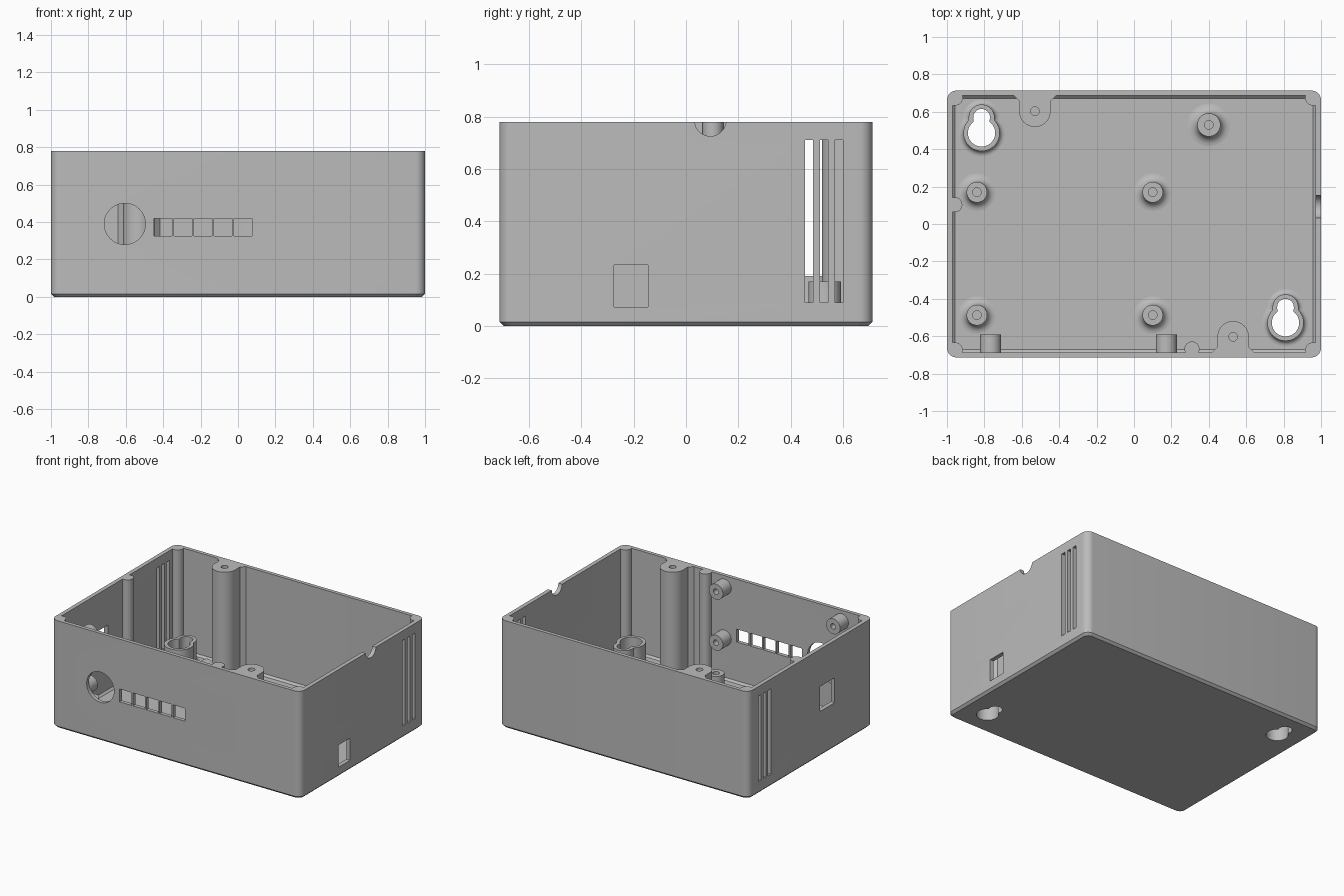
import bpy, bmesh, math
from mathutils import Vector

if "Cube" in bpy.data.objects:
    bpy.data.objects.remove(bpy.data.objects["Cube"])

X, Y, H = 1.0, 0.713, 0.78        # outer half sizes and height
IX, IY, FLOOR = 0.97, 0.686, 0.03  # inner half sizes and floor top

grey = bpy.data.materials.new("plain grey")
grey.diffuse_color = (0.5, 0.5, 0.5, 1)
grey.use_nodes = True
grey.node_tree.nodes["Principled BSDF"].inputs["Base Color"].default_value = grey.diffuse_color


def loft(name, loops, closed=False):
    """Skin a list of equal-length point loops; cap the ends unless closed."""
    bm = bmesh.new()
    rows = [[bm.verts.new(p) for p in loop] for loop in loops]
    n = len(rows[0])
    pairs = list(zip(rows, rows[1:])) + ([(rows[-1], rows[0])] if closed else [])
    for a, b in pairs:
        for i in range(n):
            j = (i + 1) % n
            bm.faces.new((a[i], a[j], b[j], b[i]))
    if not closed:
        bm.faces.new(rows[0])
        bm.faces.new(rows[-1])
    bmesh.ops.recalc_face_normals(bm, faces=bm.faces)
    mesh = bpy.data.meshes.new(name)
    bm.to_mesh(mesh)
    bm.free()
    mesh.materials.append(grey)
    ob = bpy.data.objects.new(name, mesh)
    bpy.context.collection.objects.link(ob)
    return ob


def circle(c, r, axis="z", n=40):
    out = []
    for i in range(n):
        a = 2 * math.pi * i / n
        u, v = r * math.cos(a), r * math.sin(a)
        out.append(Vector(c) + Vector({"x": (0, u, v), "y": (u, 0, v), "z": (u, v, 0)}[axis]))
    return out


def rounded_rect(hx, hy, r, z, n=8):
    out = []
    for k, (sx, sy) in enumerate(((1, 1), (-1, 1), (-1, -1), (1, -1))):
        for i in range(n + 1):
            a = math.pi / 2 * (k + i / n)
            out.append((sx * (hx - r) + r * math.cos(a), sy * (hy - r) + r * math.sin(a), z))
    return out


def prism(name, outline, z0, z1):
    return loft(name, [[(x, y, z) for x, y in outline] for z in (z0, z1)])


def box(x0, x1, y0, y1, z0, z1):
    return prism("cutter", [(x0, y0), (x1, y0), (x1, y1), (x0, y1)], z0, z1)


def rod(p, q, r, axis):
    return loft("cutter", [circle(p, r, axis), circle(q, r, axis)])


def cut(ob, cutter):
    mod = ob.modifiers.new("cut", "BOOLEAN")
    mod.operation, mod.solver, mod.object = "DIFFERENCE", "EXACT", cutter
    bpy.context.view_layer.objects.active = ob
    bpy.ops.object.modifier_apply(modifier=mod.name)
    bpy.data.objects.remove(cutter, do_unlink=True)


def keyhole(cx, cy, d, z, n=72):
    """Big circle with a smaller lobe towards +y, grown outwards by d."""
    big, small, dy = 0.073 + d, 0.045 + d, 0.083
    out = []
    for i in range(n):
        a = 2 * math.pi * i / n
        r, disc = big, small ** 2 - (dy * math.cos(a)) ** 2
        if disc > 0 and math.sin(a) > 0:
            r = max(r, dy * math.sin(a) + math.sqrt(disc))
        out.append((cx + r * math.cos(a), cy + r * math.sin(a), z))
    return out


# open box: chamfered underside, rounded corners, small slope around the floor
shell = loft("box_shell", [
    rounded_rect(X - 0.016, Y - 0.016, 0.04, 0),
    rounded_rect(X, Y, 0.05, 0.016),
    rounded_rect(X, Y, 0.05, H),
    rounded_rect(IX, IY, 0.004, H),
    rounded_rect(IX, IY, 0.004, FLOOR + 0.014),
    rounded_rect(IX - 0.014, IY - 0.014, 0.004, FLOOR)])

# round opening and row of five windows in the front wall
cut(shell, rod((-0.605, -0.8, 0.39), (-0.605, -0.64, 0.39), 0.11, "y"))
for i in range(5):
    x = -0.45 + 0.107 * i
    cut(shell, box(x, x + 0.096, -0.8, -0.64, 0.325, 0.418))
# vent slots in both side walls
for s in (-1, 1):
    for y in (0.455, 0.512, 0.569):
        x0, x1 = sorted((s * 0.9, s * 1.1))
        cut(shell, box(x0, x1, y, y + 0.031, 0.09, 0.71))
# right wall: low window and cable notch in the rim; left wall: window
cut(shell, box(0.9, 1.1, -0.275, -0.145, 0.072, 0.233))
cut(shell, rod((0.9, 0.093, 0.785), (1.1, 0.093, 0.785), 0.06, "x"))
cut(shell, box(-1.1, -0.9, -0.275, -0.105, 0.33, 0.51))

# keyhole mounts: hole through the floor and a filleted collar
for i, (cx, cy) in enumerate(((-0.815, 0.487), (0.81, -0.528))):
    cut(shell, loft("cutter", [keyhole(cx, cy, 0, z) for z in (-0.1, 0.1)]))
    flare = [(0.052 - 0.028 * math.sin(a), FLOOR + 0.028 * (1 - math.cos(a)))
             for a in [math.pi / 2 * k / 6 for k in range(7)]]
    rings = flare + [(0.024, 0.19), (0, 0.19), (0, FLOOR)]
    loft(f"keyhole_collar_{i + 1}", [keyhole(cx, cy, d, z) for d, z in rings], closed=True)

# board standoffs with a filleted foot and a screw hole
for i, (x, y, r) in enumerate(((-0.84, 0.17, 0.055), (0.1, 0.17, 0.055), (-0.84, -0.487, 0.055),
                               (0.1, -0.487, 0.055), (0.4, 0.53, 0.062))):
    f = 0.045 if r < 0.06 else 0.052
    foot = [(r + f * (1 - math.sin(a)), FLOOR + f * (1 - math.cos(a)))
            for a in [math.pi / 2 * k / 6 for k in range(7)]]
    rings = foot + [(r, 0.17), (0.023, 0.17), (0.023, 0.05)]
    loft(f"standoff_{i + 1}", [circle((x, y, z), q) for q, z in rings])

# screw pillars for the lid, flared where they meet the wall
for name, cx, s in (("back_pillar", -0.53, 1), ("front_pillar", 0.53, -1)):
    arc = [(0.084 * math.cos(a), 0.603 - 0.084 * math.sin(a))
           for a in [math.pi * k / 20 for k in range(21)]]
    outline = [(0.112, IY), (0.084, IY - 0.028)] + arc + [(-0.084, IY - 0.028), (-0.112, IY)]
    pillar = prism(name, [(cx + s * x, s * y) for x, y in outline], FLOOR, H)
    cut(pillar, rod((cx, s * 0.603, 0.55), (cx, s * 0.603, 0.9), 0.023, "z"))

# slim columns in the corners and on two walls, trimmed at the inner wall faces
columns = [("corner_column", sx * 0.958, sy * 0.676, 0.043) for sx in (-1, 1) for sy in (-1, 1)]
columns += [("left_column", -0.958, 0.103, 0.04), ("front_column", 0.31, -0.668, 0.04)]
for name, x, y, r in columns:
    col = loft(name, [circle((x, y, z), r) for z in (FLOOR, H)])
    for v in col.data.vertices:
        v.co.x = max(-IX, min(IX, v.co.x))
        v.co.y = max(-IY, min(IY, v.co.y))

# horizontal pegs on the inside of the front wall
for x in (-0.767, 0.173):
    for z in (0.33, 0.7):
        rings = [(-IY, 0.056), (-0.59, 0.056), (-0.59, 0.02), (-0.67, 0.02)]
        loft("wall_peg", [circle((x, y, z), r, "y") for y, r in rings])

bpy.ops.object.select_all(action="SELECT")
bpy.context.view_layer.objects.active = shell
bpy.ops.object.shade_smooth_by_angle(angle=math.radians(30))
